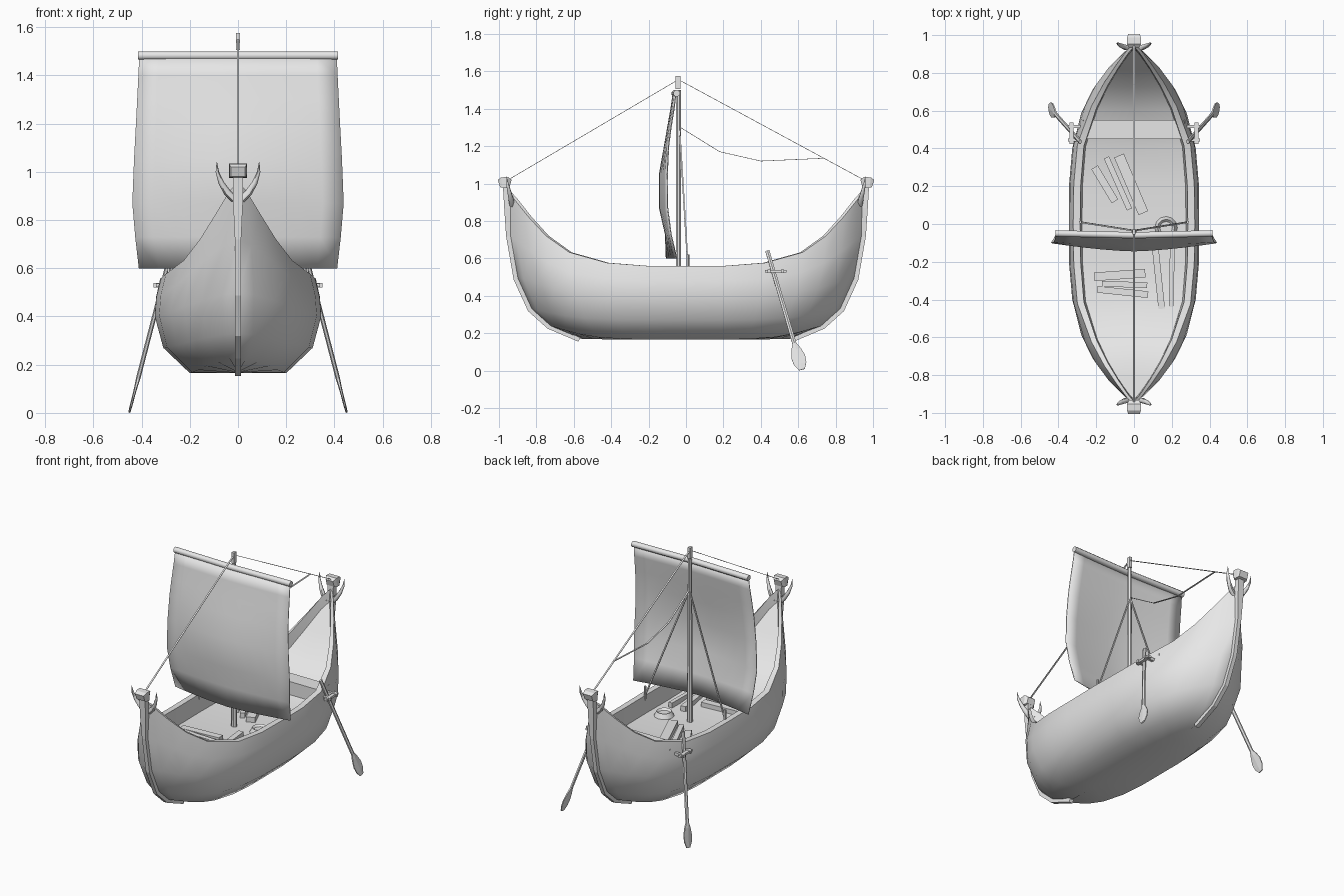
import bpy, bmesh, math
from mathutils import Vector, Matrix

cube = bpy.data.objects.get("Cube")
if cube:
    bpy.data.objects.remove(cube, do_unlink=True)

GREY = (0.8, 0.8, 0.8, 1)
mat = bpy.data.materials.new("plain_grey")
mat.use_nodes = True
mat.diffuse_color = GREY
mat.node_tree.nodes["Principled BSDF"].inputs["Base Color"].default_value = GREY

X, Y, Z = Vector((1, 0, 0)), Vector((0, 1, 0)), Vector((0, 0, 1))


def finish(name, bm, smooth=None):
    bmesh.ops.recalc_face_normals(bm, faces=bm.faces)
    me = bpy.data.meshes.new(name)
    bm.to_mesh(me)
    bm.free()
    me.materials.append(mat)
    ob = bpy.data.objects.new(name, me)
    bpy.context.collection.objects.link(ob)
    if smooth:
        bpy.ops.object.select_all(action='DESELECT')
        ob.select_set(True)
        bpy.context.view_layer.objects.active = ob
        bpy.ops.object.shade_smooth_by_angle(angle=math.radians(smooth))
    return ob


def sweep(name, pts, sizes, sides=4, ref=X, smooth=None):
    """Sweep a section of half-sizes (along ref, across ref) through pts."""
    bm = bmesh.new()
    pts = [Vector(p) for p in pts]
    if len(sizes) == 1:
        sizes = sizes * len(pts)
    grow = 1 / math.cos(math.pi / sides)
    rings = []
    for i, p in enumerate(pts):
        t = (pts[min(i + 1, len(pts) - 1)] - pts[max(i - 1, 0)]).normalized()
        u = (ref - t * ref.dot(t)).normalized()
        v = t.cross(u)
        a, b = sizes[i]
        ring = []
        for k in range(sides):
            ang = (k + 0.5) * 2 * math.pi / sides
            ring.append(bm.verts.new(p + grow * (u * a * math.cos(ang) + v * b * math.sin(ang))))
        rings.append(ring)
    for r, q in zip(rings, rings[1:]):
        for k in range(sides):
            j = (k + 1) % sides
            bm.faces.new((r[k], r[j], q[j], q[k]))
    bm.faces.new(rings[0])
    bm.faces.new(rings[-1])
    return finish(name, bm, smooth)


def box(name, centre, size, turn=0):
    bm = bmesh.new()
    m = Matrix.Translation(centre) @ Matrix.Rotation(math.radians(turn), 4, 'Z') @ Matrix.Diagonal((*size, 1))
    bmesh.ops.create_cube(bm, size=1, matrix=m)
    return finish(name, bm)


# Hull: lengthwise rows, each running from midship to a point on the stem
stations = [0, .22, .44, .65, .78, .88, .96, 1]
narrow = [1, .99, .93, .70, .49, .29, .11, 0]
full = [1, 1, .95, .82, .66, .45, .2, 0]
rise = [0, 0, .04, .18, .4, .66, .9, 1]
# half-width, midship height, end y, end height, fullness
rows = [(0, .165, .56, .17, 1), (.2, .165, .73, .24, 1), (.31, .27, .83, .33, 1),
        (.345, .40, .905, .5, .9), (.34, .48, .945, .72, .6), (.322, .56, .96, .96, 0),
        (.285, .56, .94, .96, 0), (.275, .45, .93, .88, .1), (0, .45, .93, .88, 0)]
bm = bmesh.new()
rings = []
for n in range(-7, 8):
    i, sign = abs(n), (-1 if n < 0 else 1)
    half = []
    for w, z, ye, ze, k in rows:
        width = narrow[i] + (full[i] - narrow[i]) * k
        half.append((w * width, sign * stations[i] * ye, z + (ze - z) * rise[i]))
    ring = half + [(-x, y, z) for x, y, z in half[-2:0:-1]]
    rings.append([bm.verts.new(p) for p in ring])
for r, q in zip(rings, rings[1:]):
    for k in range(len(r)):
        j = (k + 1) % len(r)
        bm.faces.new((r[k], r[j], q[j], q[k]))
bmesh.ops.remove_doubles(bm, verts=bm.verts, dist=.0005)
finish("hull", bm, 50)

# Stem posts, carved heads and horns at both ends
stem = [(.57, .165), (.735, .235), (.835, .325), (.91, .49), (.95, .72), (.955, .87), (.962, .99)]
for end, s in (("bow", -1), ("stern", 1)):
    sweep(end + "_post", [(0, s * y, z) for y, z in stem], [(.013, .012)] * 5 + [(.02, .017)] * 2)
    sweep(end + "_head", [(0, s * .938, 1.0), (0, s * .955, 1.005), (0, s * .985, 1.005), (0, s, 1.0)],
          [(.026, .02), (.037, .03), (.036, .028), (.03, .02)])
    for side, m in (("left", 1), ("right", -1)):
        sweep(f"{end}_{side}_horn",
              [(m * .015, s * .93, .885), (m * .045, s * .935, .915), (m * .07, s * .945, .955),
               (m * .086, s * .955, 1.0), (m * .088, s * .96, 1.04)],
              [(.013, .013), (.013, .013), (.01, .01), (.006, .006), (.001, .001)], 6, Y, 60)

# Mast, yard and sail
sweep("mast", [(0, -.04, .44), (0, -.04, 1.5)], [(.017, .014), (.011, .012)], 8, X, 40)
box("mast_cap", (0, -.042, 1.54), (.018, .026, .07))
sweep("yard", [(-.415, -.05, 1.482), (0, -.06, 1.482), (.415, -.05, 1.482)], [(.017, .017)], 8, Z, 50)

# height, half-width, edge y, centre y
profile = [(1.47, .41, -.055, -.07), (1.4, .413, -.064, -.08), (1.3, .418, -.08, -.098),
           (1.2, .423, -.093, -.115), (1.05, .431, -.1, -.142), (.87, .438, -.098, -.142),
           (.73, .426, -.08, -.11), (.6, .411, -.05, -.105)]
bm = bmesh.new()
grid = []
for z, w, edge, mid in profile:
    grid.append([bm.verts.new((w * c / 5, edge + (mid - edge) * (1 - abs(c / 5) ** 1.5), z))
                 for c in range(-5, 6)])
for r, q in zip(grid, grid[1:]):
    for k in range(10):
        bm.faces.new((r[k], r[k + 1], q[k + 1], q[k]))
sail = finish("sail", bm, 60)
mod = sail.modifiers.new("thickness", 'SOLIDIFY')
mod.thickness = .006
mod.offset = 0

# Rigging: flat stays, a slack line and shrouds with pegs
sweep("forestay", [(0, -.05, 1.55), (0, -.95, 1.02)], [(.005, .0015)])
sweep("backstay", [(0, -.03, 1.55), (0, .95, 1.02)], [(.005, .0015)])
sweep("slack_line", [(0, -.03, 1.3), (0, .18, 1.17), (0, .4, 1.12), (0, .74, 1.135)], [(.005, .0015)])
for side, m in (("left", 1), ("right", -1)):
    sweep(side + "_shroud", [(0, -.035, 1.3), (m * .285, .01, .56)], [(.004, .004)], 4, Y)
    sweep(side + "_shroud_peg", [(m * .285, .01, .53), (m * .285, .01, .62)], [(.007, .007)], 6)

# Steering oars on their brackets
for side, m in (("left", 1), ("right", -1)):
    top, tip = Vector((m * .285, .435, .64)), Vector((m * .45, .62, .005))
    steps = [0, .78, .83, .89, .95, 1]
    sweep(side + "_oar", [top.lerp(tip, t) for t in steps],
          [(.011, .008), (.011, .008), (.026, .006), (.038, .005), (.034, .005), (.016, .004)], 6, Y)
    box(side + "_oar_bracket", (m * .33, .48, .53), (.022, .115, .014))
    for y in (.445, .515):
        box(side + "_bracket_arm", (m * .315, y, .53), (.07, .016, .018))

# Bench across the stern
box("bench", (0, .5, .51), (.54, .1, .11))

# Loose planks on the floor: x, y, length, width, turn
planks = [(-.155, .21, .21, .04, 121), (-.085, .215, .3, .03, 114), (-.015, .21, .33, .055, 113),
          (-.075, -.27, .27, .045, 4), (-.05, -.32, .24, .03, -2), (-.06, -.36, .27, .035, -6),
          (.13, -.29, .32, .035, 96), (.2, -.285, .31, .025, 89)]
for x, y, length, width, turn in planks:
    box("plank", (x, y, .465), (length, width, .035), turn)

# Round basket beside the mast
bm = bmesh.new()
bmesh.ops.create_cone(bm, cap_ends=True, segments=12, radius1=.06, radius2=.045, depth=.03,
                      matrix=Matrix.Translation((.17, -.02, .465)))
top_face = max(bm.faces, key=lambda f: f.calc_center_median().z)
bmesh.ops.inset_individual(bm, faces=[top_face], thickness=.012, depth=-.012)
finish("basket", bm, 40)
